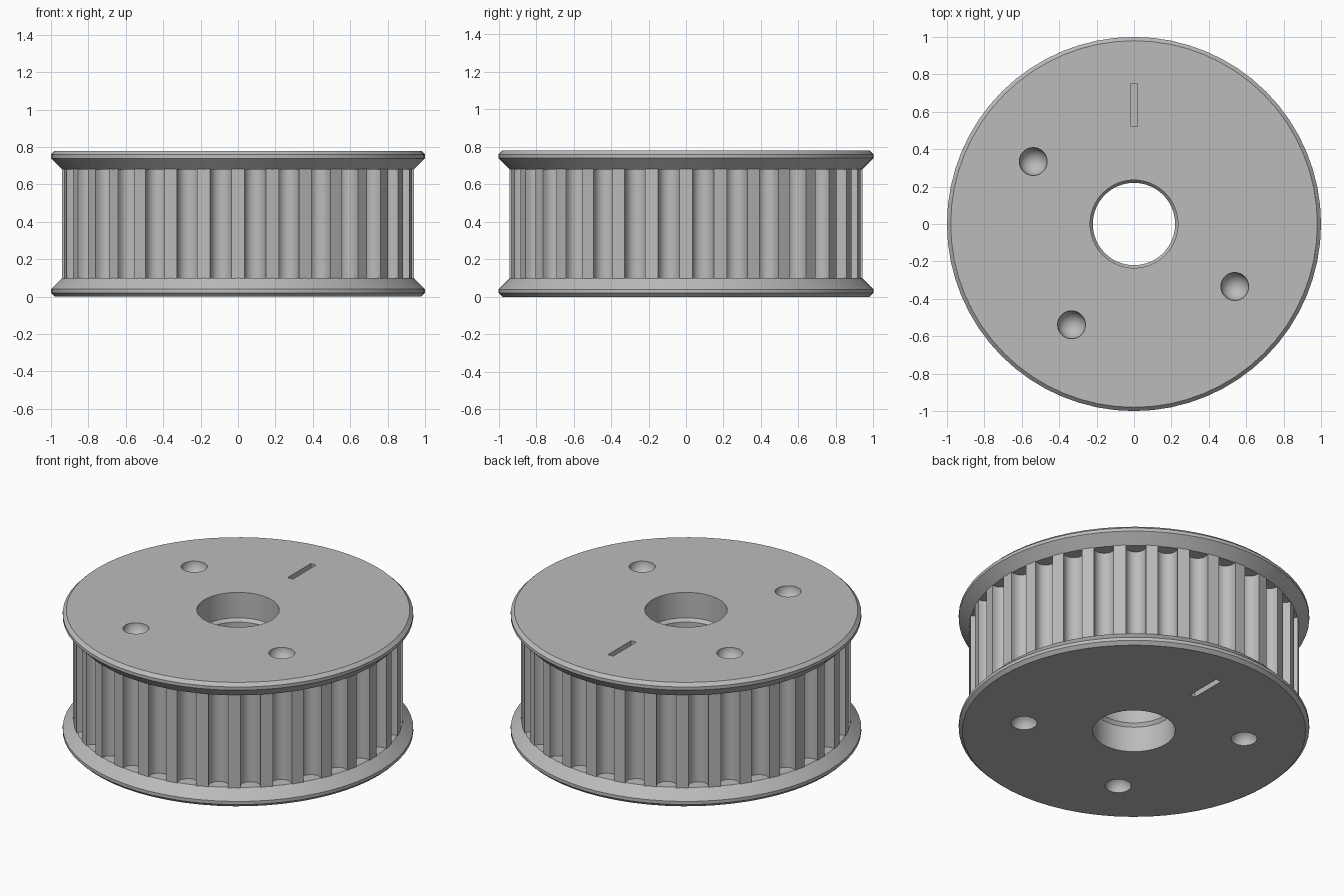
import bpy, bmesh
from math import sin, cos, pi, radians
from mathutils import Matrix, Vector

cube = bpy.data.objects.get("Cube")
if cube:
    bpy.data.objects.remove(cube, do_unlink=True)

HEIGHT = 0.78      # overall height
FLANGE = 0.10      # flange thickness
TEETH = 32
TIP = 0.94         # tooth tip radius
GROOVE = 0.057     # groove half width
DEPTH = 0.075      # groove depth

metal = bpy.data.materials.new("light grey metal")
metal.use_nodes = True
colour = (0.5, 0.5, 0.5, 1)
metal.diffuse_color = colour
metal.node_tree.nodes["Principled BSDF"].inputs["Base Color"].default_value = colour


def make_object(name, bm):
    bmesh.ops.recalc_face_normals(bm, faces=bm.faces)
    mesh = bpy.data.meshes.new(name)
    bm.to_mesh(mesh)
    bm.free()
    mesh.materials.append(metal)
    obj = bpy.data.objects.new(name, mesh)
    bpy.context.collection.objects.link(obj)
    return obj


def activate(obj):
    bpy.ops.object.select_all(action='DESELECT')
    obj.select_set(True)
    bpy.context.view_layer.objects.active = obj


def smooth(obj):
    activate(obj)
    bpy.ops.object.shade_smooth_by_angle(angle=radians(30))


# Spool: both flanges, inner core and stepped bore, turned from one profile
lower = [(0.22, 0.18), (0.235, 0.16), (0.235, 0), (0.98, 0), (1, 0.02),
         (1, 0.04), (TIP, FLANGE), (0.82, FLANGE)]
profile = lower + [(r, HEIGHT - z) for r, z in reversed(lower)]
bm = bmesh.new()
verts = [bm.verts.new((r, 0, z)) for r, z in profile]
edges = [bm.edges.new((verts[i - 1], verts[i])) for i in range(len(verts))]
bmesh.ops.spin(bm, geom=verts + edges, cent=(0, 0, 0), axis=(0, 0, 1),
               angle=2 * pi, steps=64)
bmesh.ops.remove_doubles(bm, verts=bm.verts, dist=1e-4)
spool = make_object("flanged_spool", bm)

# Cutter: round dimples and timing slots, on both faces
bm = bmesh.new()
for z in (0, HEIGHT):
    for angle in (148.2, 238.2, 328.2):
        a = radians(angle)
        place = Matrix.Translation((0.634 * cos(a), 0.634 * sin(a), z))
        bmesh.ops.create_uvsphere(bm, u_segments=32, v_segments=15,
                                  radius=0.075, matrix=place)
    place = Matrix.Translation((0, 0.635, z)) @ Matrix.Diagonal((0.036, 0.23, 0.07, 1))
    bmesh.ops.create_cube(bm, size=1, matrix=place)
cutter = make_object("face_cutter", bm)
cutter.hide_render = True

cut = spool.modifiers.new("face cuts", 'BOOLEAN')
cut.operation = 'DIFFERENCE'
cut.solver = 'EXACT'
cut.object = cutter
activate(spool)
bpy.ops.object.modifier_apply(modifier=cut.name)
bpy.data.objects.remove(cutter, do_unlink=True)
smooth(spool)

# Toothed ring: U-shaped grooves repeated round the rim, ends sunk in the flanges
centre = TIP - DEPTH + GROOVE
groove = [Vector((TIP, -GROOVE, 0))]
for i in range(13):
    t = pi * i / 12
    groove.append(Vector((centre - GROOVE * sin(t), -GROOVE * cos(t), 0)))
groove.append(Vector((TIP, GROOVE, 0)))

bm = bmesh.new()
outline = []
for n in range(TEETH):
    turn = Matrix.Rotation((n + 0.5) * 2 * pi / TEETH, 3, 'Z')
    outline += [turn @ p for p in groove]
bottom = [bm.verts.new((p.x, p.y, FLANGE - 0.01)) for p in outline]
top = [bm.verts.new((p.x, p.y, HEIGHT - FLANGE + 0.01)) for p in outline]
for i in range(len(outline)):
    bm.faces.new((bottom[i - 1], bottom[i], top[i], top[i - 1]))
bm.faces.new(bottom)
bm.faces.new(top)
# Open the hidden ends so the bore stays clear
caps = [f for f in bm.faces if len(f.verts) > 4]
bmesh.ops.recalc_face_normals(bm, faces=bm.faces)
bmesh.ops.delete(bm, geom=caps, context='FACES_ONLY')
ring = make_object("toothed_ring", bm)
smooth(ring)
